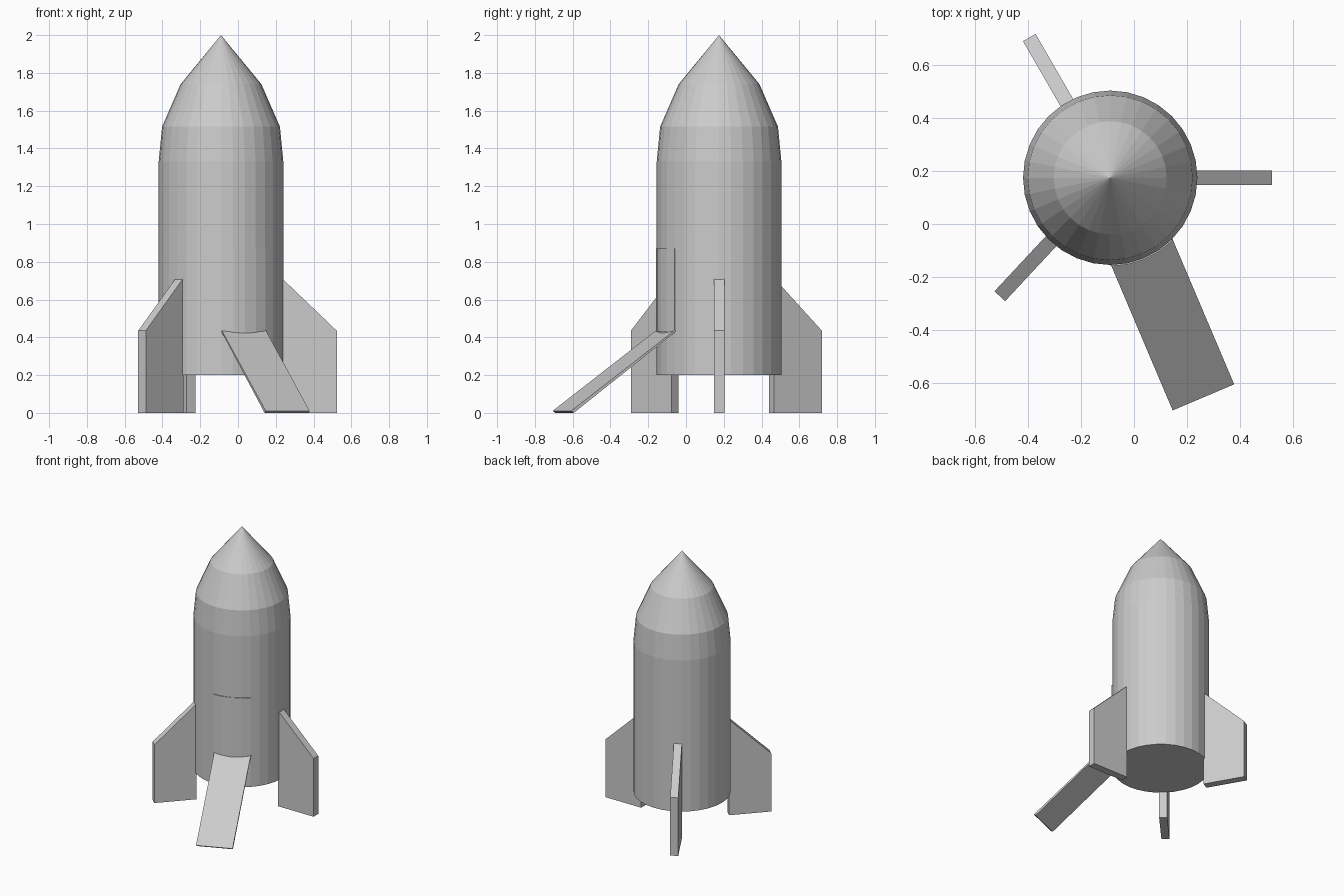
import bpy, bmesh
from math import sin, cos, radians, pi
from mathutils import Matrix, Vector

if "Cube" in bpy.data.objects:
    bpy.data.objects.remove(bpy.data.objects["Cube"])

CENTRE = Vector((-0.09, 0.175, 0))
R = 0.33
SIDES = 32


def finish(name, bm, angle=0.0):
    """Turn about the rocket axis and move onto it, then make the object."""
    bmesh.ops.transform(bm, verts=bm.verts,
                        matrix=Matrix.Translation(CENTRE) @ Matrix.Rotation(radians(angle), 4, 'Z'))
    bmesh.ops.recalc_face_normals(bm, faces=bm.faces)
    mesh = bpy.data.meshes.new(name)
    bm.to_mesh(mesh)
    bm.free()
    obj = bpy.data.objects.new(name, mesh)
    bpy.context.collection.objects.link(obj)
    return obj


def slab(name, profile, width, angle):
    """Extrude a radius/height profile sideways into a slab."""
    bm = bmesh.new()
    face = bm.faces.new([bm.verts.new((d, -width / 2, z)) for d, z in profile])
    new = bmesh.ops.extrude_face_region(bm, geom=[face])['geom']
    bmesh.ops.translate(bm, vec=(0, width, 0),
                        verts=[v for v in new if isinstance(v, bmesh.types.BMVert)])
    return finish(name, bm, angle)


# hull with faceted nose
bm = bmesh.new()
rings = []
for r, z in [(R, 0.2), (R, 1.33), (0.312, 1.515), (0.214, 1.74)]:
    rings.append([bm.verts.new((r * cos(2 * pi * i / SIDES), r * sin(2 * pi * i / SIDES), z))
                  for i in range(SIDES)])
tip = bm.verts.new((0, 0, 2))
bm.faces.new(rings[0])
for i in range(SIDES):
    j = (i + 1) % SIDES
    for lo, hi in zip(rings, rings[1:]):
        bm.faces.new((lo[i], lo[j], hi[j], hi[i]))
    bm.faces.new((rings[-1][i], rings[-1][j], tip))
finish("hull", bm)

# three fins
for n, a in enumerate((0, 120, 227)):
    slab(f"fin_{n + 1}", [(0.32, 0), (0.613, 0), (0.613, 0.435), (0.32, 0.715)], 0.055, a)

# boarding ramp
slab("ramp", [(0.303, 0.43), (0.303, 0.441), (0.903, 0.011), (0.889, 0.0)], 0.253, -67)

# hatch panel hugging the hull above the ramp
bm = bmesh.new()
cols = []
for a in [-90 + 11.25 * i for i in range(5)]:
    p = (R + 0.002) * Vector((cos(radians(a)), sin(radians(a)), 0))
    cols.append([bm.verts.new(p + Vector((0, 0, z))) for z in (0.43, 0.87)])
for a, b in zip(cols, cols[1:]):
    bm.faces.new((a[0], b[0], b[1], a[1]))
hatch = finish("hatch", bm)
mod = hatch.modifiers.new("thickness", 'SOLIDIFY')
mod.thickness = 0.006
mod.offset = 0
